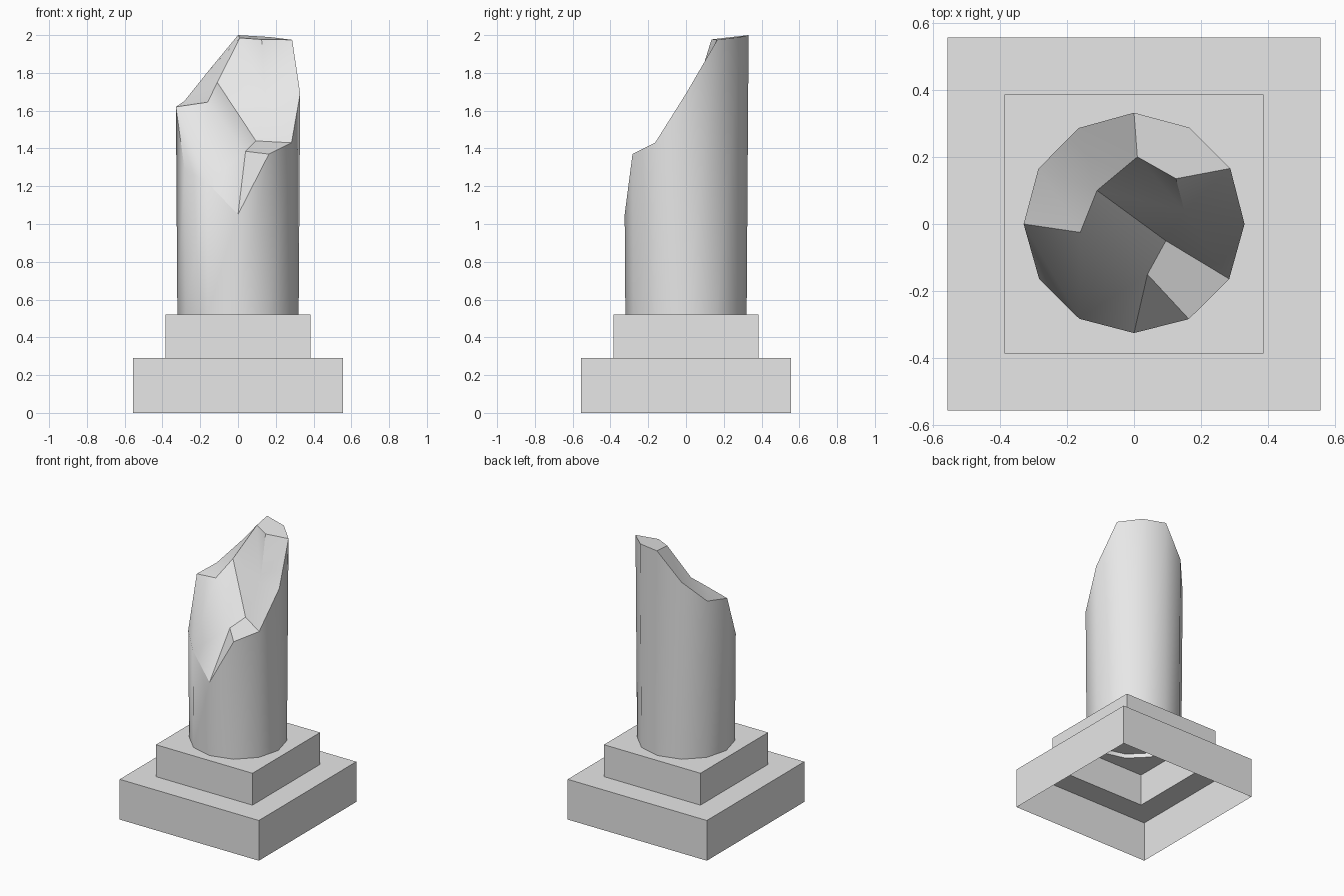
import bpy, bmesh, math
from mathutils import Vector

old = bpy.data.objects.get("Cube")
if old:
    bpy.data.objects.remove(old, do_unlink=True)

stone = bpy.data.materials.new("grey_stone")
stone.use_nodes = True
COLOUR = (0.8, 0.8, 0.8, 1)
stone.diffuse_color = COLOUR
stone.node_tree.nodes["Principled BSDF"].inputs["Base Color"].default_value = COLOUR

SIDES = 12
STEP_TOP = 0.52


def finish(bm, name, smooth=None):
    mesh = bpy.data.meshes.new(name)
    bm.to_mesh(mesh)
    bm.free()
    mesh.materials.append(stone)
    obj = bpy.data.objects.new(name, mesh)
    bpy.context.collection.objects.link(obj)
    if smooth:
        bpy.ops.object.select_all(action="DESELECT")
        obj.select_set(True)
        bpy.context.view_layer.objects.active = obj
        bpy.ops.object.shade_smooth_by_angle(angle=math.radians(smooth))
    return obj


def radius(z):
    # The shaft widens very slightly towards the top
    return 0.321 + 0.007 * (z - STEP_TOP)


def shaft_point(i, z):
    a = math.tau * i / SIDES
    return Vector((radius(z) * math.cos(a), radius(z) * math.sin(a), z))


def ring(bm, points):
    verts = [bm.verts.new(p) for p in points]
    edges = [bm.edges.new((v, verts[i - 1])) for i, v in enumerate(verts)]
    return verts, edges


def wall(bm, low, high):
    n = len(low)
    for i in range(n):
        j = (i + 1) % n
        bm.faces.new((low[i], low[j], high[j], high[i]))


def square(half, z):
    return [(x * half, y * half, z) for x, y in ((1, 1), (-1, 1), (-1, -1), (1, -1))]


# Stepped plinth: a hollow shell, open underneath, with a round opening on top
bm = bmesh.new()
levels = [ring(bm, square(h, z)) for h, z in
          ((0.555, 0), (0.555, 0.29), (0.385, 0.29), (0.385, STEP_TOP))]
for low, high in zip(levels, levels[1:]):
    wall(bm, low[0], high[0])
# Top face: each corner takes the quarter of the opening next to it
opening = ring(bm, [shaft_point(i, STEP_TOP) for i in range(SIDES)])[0]
corners = levels[-1][0]
for q in range(4):
    arc = [opening[(3 * q + k) % SIDES] for k in range(4)]
    for k in range(3):
        bm.faces.new((corners[q], arc[k + 1], arc[k]))
    bm.faces.new((corners[q], corners[(q + 1) % 4], arc[3]))
finish(bm, "plinth")

# Broken shaft: twelve sides, each corner snapped off at its own height
bm = bmesh.new()
RIM_HEIGHTS = (1.69, 1.975, 1.99, 2.0, 1.80, 1.65, 1.62, 1.29, 1.22, 1.05, 1.37, 1.43)
bottom = [bm.verts.new(shaft_point(i, STEP_TOP)) for i in range(SIDES)]
rim = [bm.verts.new(shaft_point(i, z)) for i, z in enumerate(RIM_HEIGHTS)]
wall(bm, bottom, rim)

# Ridge points inside the break
peak = bm.verts.new((0.01, 0.20, 1.985))
shoulder = bm.verts.new((0.125, 0.135, 1.977))
saddle = bm.verts.new((-0.11, 0.10, 1.75))
spur = bm.verts.new((-0.16, -0.025, 1.645))
notch = bm.verts.new((0.095, -0.05, 1.44))
lip = bm.verts.new((0.04, -0.15, 1.385))
hollow = bm.verts.new((0.15, 0.04, 1.67))

# Facets of the break
facets = [
    (rim[3], peak, shoulder, rim[1], rim[2]),
    (rim[3], rim[4], rim[5], saddle, peak),
    (rim[5], rim[6], spur, saddle),
    (rim[6], rim[7], rim[8], spur),
    (rim[8], lip, spur),
    (lip, notch, saddle, spur),
    (rim[8], rim[9], lip),
    (rim[9], rim[10], lip),
    (rim[10], rim[11], notch, lip),
]
for f in facets:
    bm.faces.new(f)
# Scooped main facet fans out from its hollow
border = (peak, saddle, notch, rim[11], rim[0], rim[1], shoulder)
for i, v in enumerate(border):
    bm.faces.new((border[i - 1], v, hollow))

# Recessed floor closing the shaft from below
floor = [bm.verts.new(shaft_point(i, STEP_TOP + 0.03)) for i in range(SIDES)]
for v in floor:
    v.co.x *= 0.995
    v.co.y *= 0.995
bm.faces.new(floor[::-1])
finish(bm, "broken_shaft", smooth=35)
